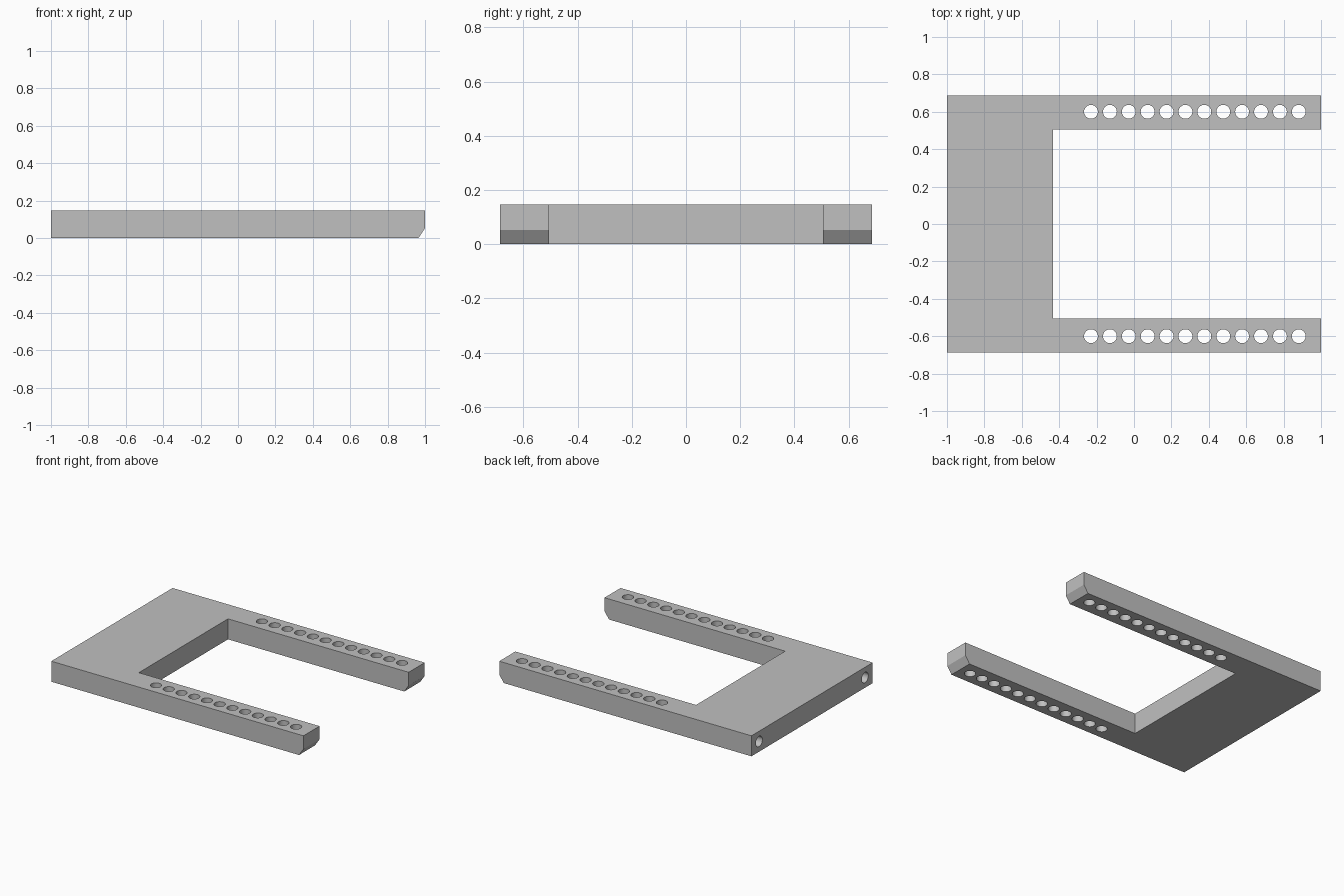
import bpy
import bmesh
from math import pi
from mathutils import Matrix, Vector

cube = bpy.data.objects.get("Cube")
if cube:
    bpy.data.objects.remove(cube, do_unlink=True)

HEIGHT = 0.147
WIDTH = 0.687      # half width
INNER = 0.505      # half width of the opening
BACK = -0.433      # rear wall of the opening
HOLE_Y = 0.6
HOLE_R = 0.037

grey = bpy.data.materials.new("plain grey")
grey.use_nodes = True
colour = (0.53, 0.53, 0.53, 1)
grey.diffuse_color = colour
grey.node_tree.nodes["Principled BSDF"].inputs["Base Color"].default_value = colour


def make_object(name, bm):
    bmesh.ops.recalc_face_normals(bm, faces=bm.faces[:])
    mesh = bpy.data.meshes.new(name)
    bm.to_mesh(mesh)
    bm.free()
    mesh.materials.append(grey)
    obj = bpy.data.objects.new(name, mesh)
    bpy.context.collection.objects.link(obj)
    return obj


def add_cylinder(bm, centre, length, turn=Matrix()):
    bmesh.ops.create_cone(bm, cap_ends=True, segments=32, radius1=HOLE_R,
                          radius2=HOLE_R, depth=length,
                          matrix=Matrix.Translation(centre) @ turn)


# U-shaped plate, extruded from its plan
half = [(-1, WIDTH), (1, WIDTH), (1, INNER), (BACK, INNER)]
plan = half + [(x, -y) for x, y in reversed(half)]
bm = bmesh.new()
base = bm.faces.new([bm.verts.new((x, y, 0)) for x, y in plan])
top = bmesh.ops.extrude_face_region(bm, geom=[base])
bmesh.ops.translate(bm, vec=(0, 0, HEIGHT),
                    verts=[g for g in top["geom"] if isinstance(g, bmesh.types.BMVert)])

# Bevelled underside at the arm tips
bmesh.ops.bisect_plane(bm, geom=bm.verts[:] + bm.edges[:] + bm.faces[:],
                       plane_co=(1, 0, 0.052), plane_no=Vector((0.052, 0, -0.035)),
                       clear_outer=True)
bmesh.ops.holes_fill(bm, edges=[e for e in bm.edges if e.is_boundary], sides=0)
frame = make_object("fork_plate", bm)

# Rows of through holes in the arms, and a bore in the rear face behind each arm
bm = bmesh.new()
for side in (-1, 1):
    for i in range(12):
        add_cylinder(bm, (-0.23 + i * 0.101, side * HOLE_Y, HEIGHT / 2), HEIGHT * 2)
    add_cylinder(bm, (-1, side * HOLE_Y, HEIGHT / 2), 0.6, Matrix.Rotation(pi / 2, 4, "Y"))
cutter = make_object("hole_cutter", bm)
cutter.hide_render = True

cut = frame.modifiers.new("holes", "BOOLEAN")
cut.operation = "DIFFERENCE"
cut.solver = "EXACT"
cut.object = cutter

bpy.ops.object.select_all(action="DESELECT")
frame.select_set(True)
bpy.context.view_layer.objects.active = frame
bpy.ops.object.modifier_apply(modifier=cut.name)
bpy.data.objects.remove(cutter, do_unlink=True)
bpy.ops.object.shade_smooth_by_angle(angle=pi / 6)
